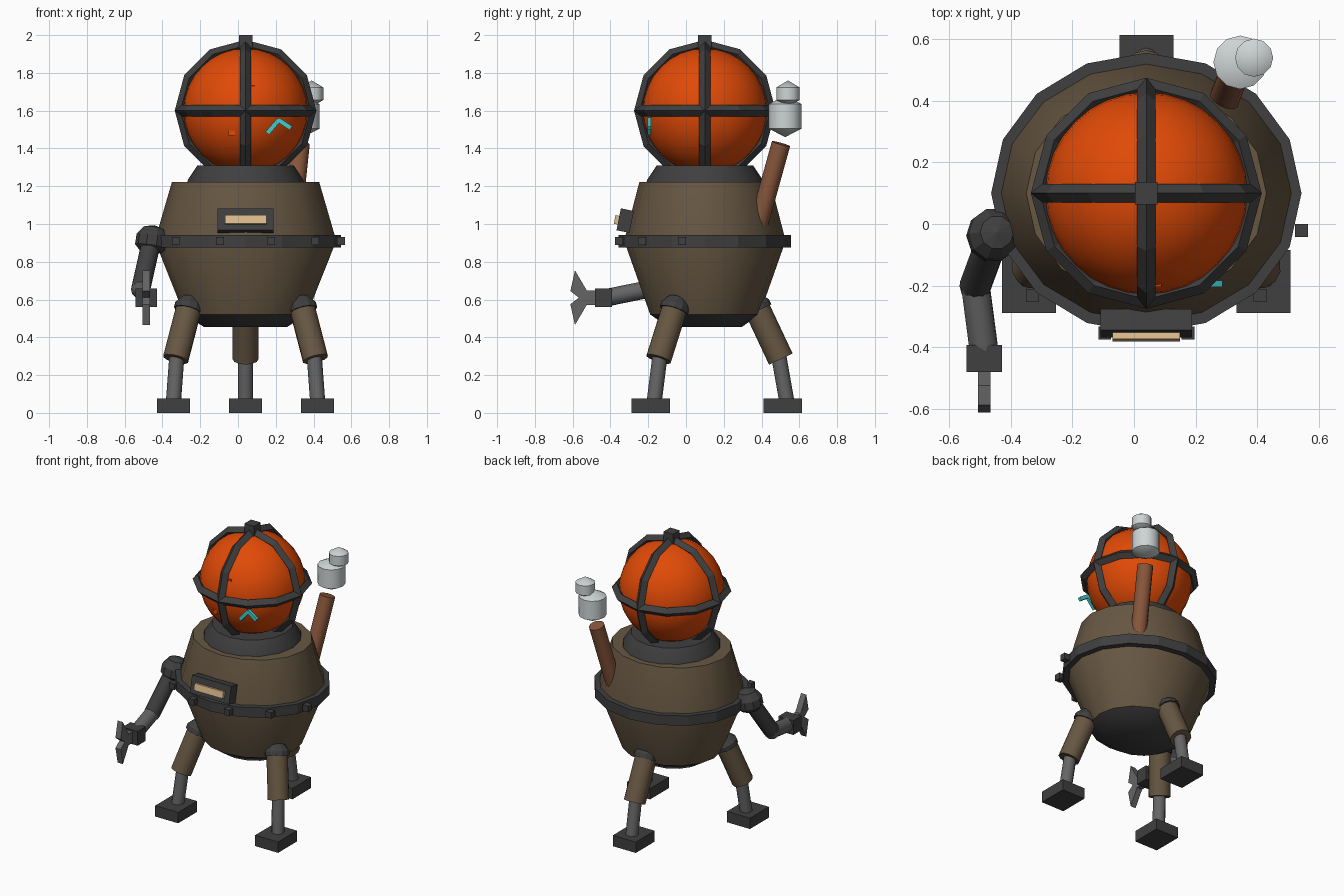
import bpy, bmesh
from math import sin, cos, pi, radians
from mathutils import Vector, Matrix

cube = bpy.data.objects.get("Cube")
if cube:
    bpy.data.objects.remove(cube, do_unlink=True)

CX, CY = 0.04, 0.10      # body axis
DOME_Z = 1.60


def material(name, *rgb):
    m = bpy.data.materials.new(name)
    m.use_nodes = True
    m.diffuse_color = (*rgb, 1)
    m.node_tree.nodes["Principled BSDF"].inputs["Base Color"].default_value = (*rgb, 1)
    return m


BROWN = material("olive brown", 0.135, 0.095, 0.055)
DARK = material("dark iron", 0.05, 0.05, 0.05)
GREY = material("mid grey", 0.13, 0.13, 0.13)
ORANGE = material("glowing orange", 0.75, 0.068, 0.002)
RUST = material("rust pipe", 0.25, 0.095, 0.045)
WHITE = material("pale smoke", 0.62, 0.66, 0.66)
CYAN = material("cyan mark", 0.05, 0.62, 0.62)
TAN = material("tan plate", 0.72, 0.5, 0.26)
RED = material("ember red", 0.6, 0.04, 0.003)


def finish(name, bm, mat, matrix=None, smooth=0):
    bmesh.ops.recalc_face_normals(bm, faces=bm.faces)
    mesh = bpy.data.meshes.new(name)
    bm.to_mesh(mesh)
    bm.free()
    mesh.materials.append(mat)
    ob = bpy.data.objects.new(name, mesh)
    bpy.context.collection.objects.link(ob)
    if matrix is not None:
        ob.matrix_world = matrix
    if smooth:
        bpy.ops.object.select_all(action='DESELECT')
        ob.select_set(True)
        bpy.context.view_layer.objects.active = ob
        bpy.ops.object.shade_smooth_by_angle(angle=radians(smooth))
    return ob


def lathe(name, profile, mat, loc=(0, 0, 0), axis=(0, 0, 1), seg=16, sy=1, smooth=0):
    """Spin (radius, height) points about an axis, closing both ends."""
    bm = bmesh.new()
    rings = []
    for r, z in profile:
        n = seg if r > 0 else 1
        rings.append([bm.verts.new((r * cos(2 * pi * i / seg), sy * r * sin(2 * pi * i / seg), z))
                      for i in range(n)])
    for a, b in zip(rings, rings[1:]):
        for i in range(seg):
            j = (i + 1) % seg
            quad = [a[i % len(a)], a[j % len(a)], b[j % len(b)], b[i % len(b)]]
            bm.faces.new(list(dict.fromkeys(quad)))
    for ring in (rings[0], rings[-1]):
        if len(ring) > 1:
            bm.faces.new(ring)
    turn = Vector((0, 0, 1)).rotation_difference(Vector(axis)).to_matrix().to_4x4()
    return finish(name, bm, mat, Matrix.Translation(loc) @ turn, smooth)


def rod(name, a, b, r, mat, seg=12):
    d = Vector(b) - Vector(a)
    return lathe(name, [(r, 0), (r, d.length)], mat, a, d, seg, smooth=35)


def box(name, loc, size, mat, rot=None):
    bm = bmesh.new()
    bmesh.ops.create_cube(bm, size=1)
    bmesh.ops.scale(bm, vec=size, verts=bm.verts)
    matrix = Matrix.Translation(loc)
    return finish(name, bm, mat, matrix @ rot if rot else matrix)


# Barrel body, belly plate, belt and collar
lathe("body", [(0.325, 0.52), (0.472, 0.89), (0.472, 0.94), (0.39, 1.222)],
      BROWN, (CX, CY, 0), sy=0.89, smooth=25)
lathe("belly_plate", [(0.22, 0.455), (0.325, 0.521)], DARK, (CX, CY, 0), sy=0.89, smooth=40)
lathe("belt", [(0.504, 0.875), (0.504, 0.943)], DARK, (CX, CY, 0), sy=0.905)
lathe("collar", [(0.31, 1.215), (0.305, 1.235), (0.255, 1.31)], DARK, (CX, CY, 0), smooth=25)

# Bolts around the front half of the belt
for i in range(6):
    t = radians(-15 - 30 * i)
    box(f"belt_bolt_{i + 1}", (CX + 0.522 * cos(t), CY + 0.47 * sin(t), 0.91),
        (0.042, 0.042, 0.042), DARK)

# Glowing dome
bm = bmesh.new()
bmesh.ops.create_uvsphere(bm, u_segments=32, v_segments=16, radius=0.33)
finish("dome", bm, ORANGE, Matrix.Translation((CX, CY, DOME_Z)), 60)

# Cage of three hoops and the block on top
for name, rot in (("cage_equator", (0, 0, 0)), ("cage_hoop_cross", (pi / 2, 0, 0)),
                  ("cage_hoop_long", (0, pi / 2, 0))):
    bpy.ops.mesh.primitive_torus_add(major_segments=12, minor_segments=4, major_radius=0.345,
                                     minor_radius=0.03, location=(CX, CY, DOME_Z), rotation=rot)
    hoop = bpy.context.object
    hoop.name = name
    hoop.data.materials.append(DARK)
box("cage_top_block", (CX, CY, 1.965), (0.072, 0.072, 0.07), DARK)

# Chevron mark and ember flecks on the dome
for name, a, b in (("mark_inner", (0.155, 1.48), (0.218, 1.553)),
                   ("mark_outer", (0.212, 1.553), (0.28, 1.507))):
    d = Vector((b[0] - a[0], 0, b[1] - a[1]))
    turn = Vector((1, 0, 0)).rotation_difference(d).to_matrix().to_4x4()
    box(name, ((a[0] + b[0]) / 2, -0.194, (a[1] + b[1]) / 2), (d.length, 0.02, 0.024), CYAN, turn)
box("ember_low", (-0.033, -0.19, 1.482), (0.032, 0.03, 0.028), ORANGE)
box("ember_high", (0.077, -0.197, 1.73), (0.025, 0.014, 0.012), RED)

# Front slot with its plate
tilt = Matrix.Rotation(-0.2, 4, 'X')
box("front_slot", (CX, -0.322, 1.018), (0.298, 0.07, 0.118), DARK, tilt)
box("front_slot_plate", (CX, -0.367, 1.022), (0.22, 0.022, 0.046), TAN, tilt)

# Chimney and smoke puffs
rod("chimney", (0.285, 0.385, 1.0), (0.33, 0.503, 1.425), 0.05, RUST)
for name, loc, r, rim, tip in (("smoke_large", (0.345, 0.525, 1.57), 0.087, 0.065, 0.11),
                               ("smoke_small", (0.39, 0.54, 1.69), 0.062, 0.033, 0.07)):
    lathe(name, [(0, -tip), (r, -rim), (r, rim), (0, tip)], WHITE, loc, seg=12, smooth=35)


# Tripod legs
def leg(name, hip, knee, ankle):
    up = Vector(hip) - Vector(knee)
    rod(name + "_thigh", hip, knee, 0.069, BROWN)
    rod(name + "_shin", Vector(knee) + up * 0.1, ankle, 0.04, GREY)
    lathe(name + "_hip_cap", [(0.078, -0.015), (0.078, 0.015), (0.05, 0.055), (0, 0.075)],
          DARK, hip, up, 12)
    box(name + "_foot", (ankle[0], ankle[1] - 0.02, 0.0375), (0.175, 0.205, 0.075), DARK)


for side, label in ((1, "left"), (-1, "right")):
    leg(f"front_{label}_leg", (CX + side * 0.3, -0.06, 0.555), (CX + side * 0.37, -0.145, 0.285),
        (CX + side * 0.381, -0.167, 0.07))
leg("back_leg", (CX, 0.375, 0.555), (CX, 0.502, 0.285), (CX, 0.532, 0.07))

# Right arm with shoulder, elbow and wrist
elbow, wrist = (-0.515, -0.2, 0.655), (-0.486, -0.42, 0.61)
lathe("shoulder", [(0.06, -0.06), (0.086, -0.035), (0.086, 0.02), (0.055, 0.065), (0, 0.08)],
      DARK, (-0.455, -0.035, 0.915), (0.15, 0.12, 1), 10)
rod("upper_arm", (-0.46, -0.05, 0.9), elbow, 0.052, DARK)
bm = bmesh.new()
bmesh.ops.create_uvsphere(bm, u_segments=12, v_segments=6, radius=0.052)
finish("elbow", bm, GREY, Matrix.Translation(elbow), 40)
rod("forearm", elbow, wrist, 0.047, GREY)
box("wrist_block", (-0.486, -0.437, 0.61), (0.115, 0.088, 0.098), DARK)

# Claw prongs, mirrored above and below the wrist
PRONG = [(-0.46, -0.01), (-0.46, 0.038), (-0.525, 0.038), (-0.588, 0.145), (-0.612, 0.035), (-0.565, -0.002)]
for side, label in ((1, "upper"), (-1, "lower")):
    bm = bmesh.new()
    face = bm.faces.new([bm.verts.new((-0.506, y, 0.61 + side * z)) for y, z in PRONG])
    out = bmesh.ops.extrude_face_region(bm, geom=[face])
    moved = [v for v in out["geom"] if isinstance(v, bmesh.types.BMVert)]
    bmesh.ops.translate(bm, vec=(0.04, 0, 0), verts=moved)
    finish(f"claw_{label}", bm, GREY)
